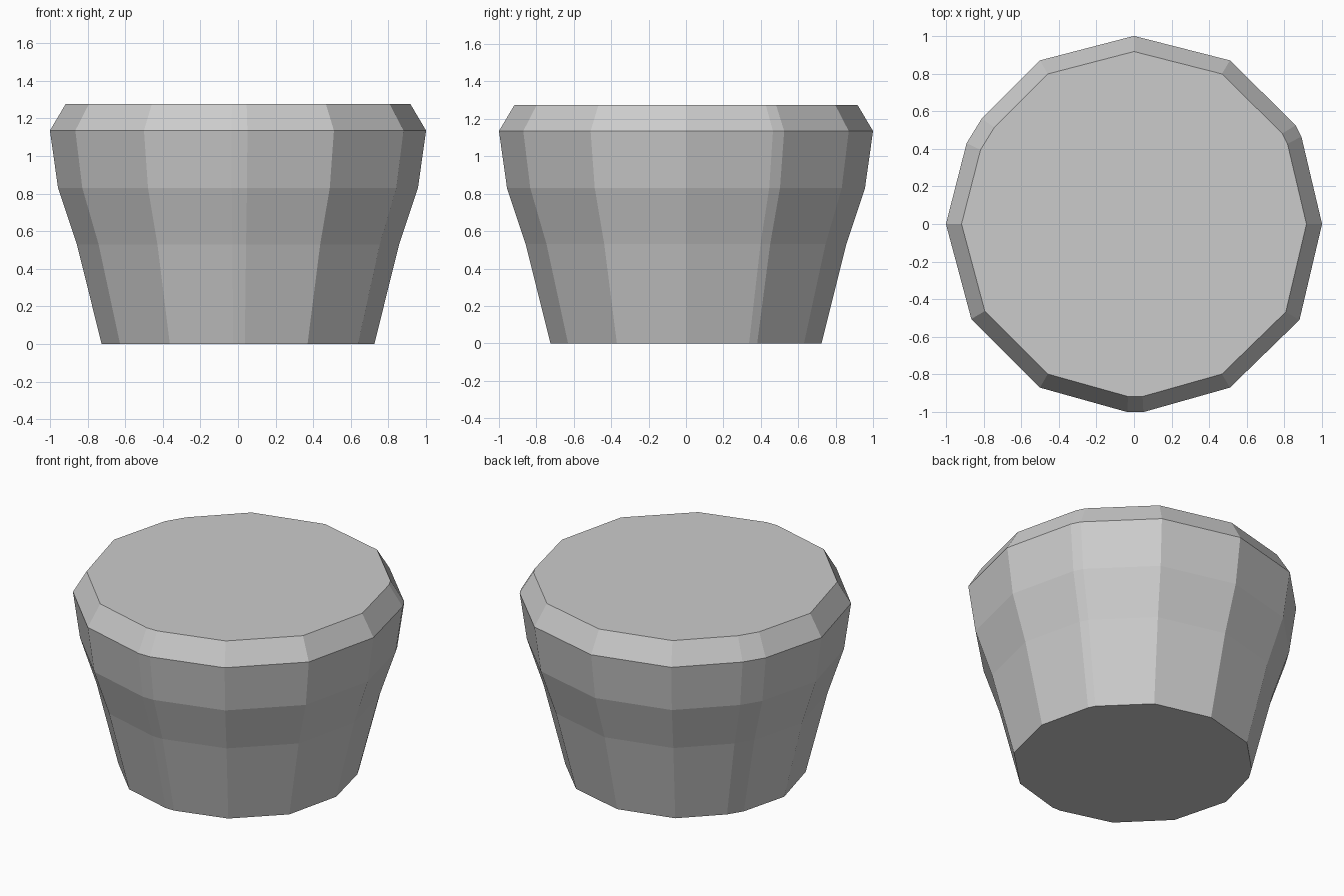
import bpy, bmesh

if "Cube" in bpy.data.objects:
    bpy.data.objects.remove(bpy.data.objects["Cube"])

# Irregular hand-cut outline of the widest ring
outline = [(0, 1), (-.5, .87), (-.81, .56), (-.89, .43), (-1, 0), (-.865, -.505),
           (-.5, -.87), (-.035, -1), (.05, -1), (.51, -.87), (.88, -.51),
           (1, 0), (.89, .465), (.86, .525), (.51, .87)]
# Height and scale of each ring, bottom to top
levels = [(0, .725), (.53, .857), (.83, .957), (1.135, 1), (1.275, .917)]

# Tapered pot body with bevelled, closed top
bm = bmesh.new()
rings = [[bm.verts.new((x * s, y * s, z)) for x, y in outline] for z, s in levels]
n = len(outline)
for low, high in zip(rings, rings[1:]):
    for i in range(n):
        j = (i + 1) % n
        bm.faces.new((low[i], low[j], high[j], high[i]))
bm.faces.new(rings[0][::-1])
bm.faces.new(rings[-1])
bmesh.ops.recalc_face_normals(bm, faces=bm.faces)

mesh = bpy.data.meshes.new("tapered_block")
bm.to_mesh(mesh)
bm.free()
bpy.context.collection.objects.link(bpy.data.objects.new("tapered_block", mesh))
